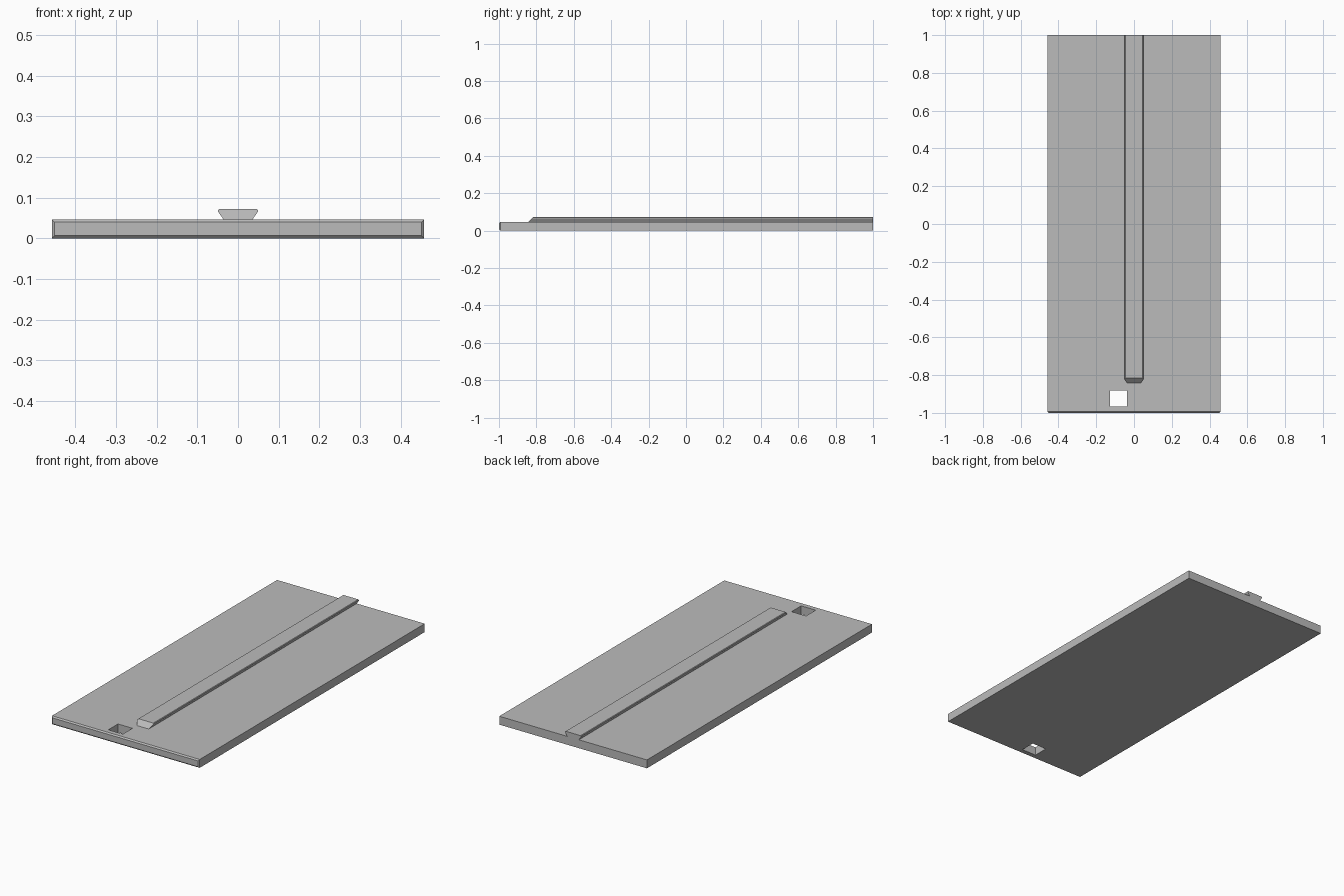
import bpy, bmesh
from mathutils import Matrix, Vector

cube = bpy.data.objects.get("Cube")
if cube:
    bpy.data.objects.remove(cube, do_unlink=True)

grey = bpy.data.materials.new("plain grey")
grey.use_nodes = True
colour = (0.5, 0.5, 0.5, 1)
grey.diffuse_color = colour
grey.node_tree.nodes["Principled BSDF"].inputs["Base Color"].default_value = colour

THICK = 0.047   # plate thickness
HALF_W = 0.458  # plate half width


def make_object(name, bm):
    bmesh.ops.recalc_face_normals(bm, faces=bm.faces)
    mesh = bpy.data.meshes.new(name)
    bm.to_mesh(mesh)
    bm.free()
    mesh.materials.append(grey)
    obj = bpy.data.objects.new(name, mesh)
    bpy.context.collection.objects.link(obj)
    return obj


def box(low, high):
    low, high = Vector(low), Vector(high)
    bm = bmesh.new()
    place = Matrix.Translation((low + high) / 2) @ Matrix.Diagonal((high - low).to_4d())
    bmesh.ops.create_cube(bm, size=1, matrix=place)
    return bm


# Flat plate with a chamfer round its front face
bm = box((-HALF_W, -1, 0), (HALF_W, 1, THICK))
front_edges = [e for e in bm.edges if all(v.co.y < -0.9 for v in e.verts)]
bmesh.ops.bevel(bm, geom=front_edges, offset=0.007, segments=1, affect='EDGES')
plate = make_object("plate", bm)

# Square latch hole through the plate
cutter = make_object("hole_cutter", box((-0.127, -0.967, -0.1), (-0.037, -0.882, 0.2)))
cutter.hide_render = True
cut = plate.modifiers.new("latch hole", 'BOOLEAN')
cut.operation = 'DIFFERENCE'
cut.solver = 'EXACT'
cut.object = cutter
bpy.context.view_layer.objects.active = plate
bpy.ops.object.modifier_apply(modifier=cut.name)
bpy.data.objects.remove(cutter, do_unlink=True)

# Dovetail rail: half profile mirrored, swept to a sloping front end
half = [(0.036, THICK), (0.049, 0.066), (0.049, 0.070), (0.046, 0.073)]
profile = half + [(-x, z) for x, z in reversed(half)]
bm = bmesh.new()
back = [bm.verts.new((x, 1, z)) for x, z in profile]
front = [bm.verts.new((x, -0.842 + (z - THICK), z)) for x, z in profile]
bm.faces.new(back)
bm.faces.new(front)
for i in range(len(profile)):
    j = (i + 1) % len(profile)
    bm.faces.new((back[i], back[j], front[j], front[i]))
make_object("dovetail_rail", bm)
